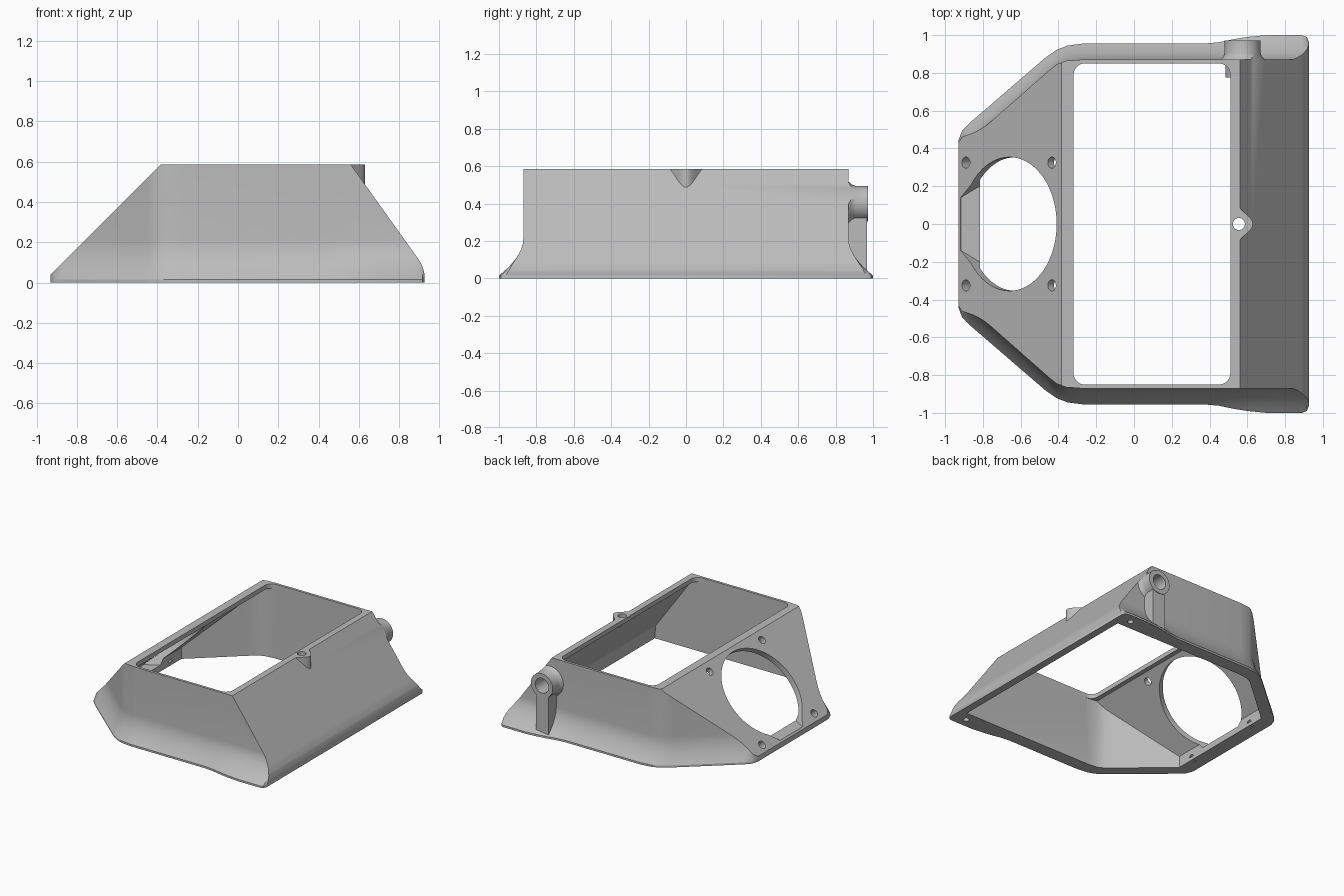
import bpy, bmesh, math
from mathutils import Vector, Matrix

default = bpy.data.objects.get("Cube")
if default:
    bpy.data.objects.remove(default, do_unlink=True)

grey = bpy.data.materials.new("plain grey")
grey.use_nodes = True
colour = (0.5, 0.5, 0.5, 1)
grey.diffuse_color = colour
grey.node_tree.nodes["Principled BSDF"].inputs["Base Color"].default_value = colour


def loft(name, rings, floor=None):
    """Closed solid through matching rings, optionally trimmed below a floor height."""
    bm = bmesh.new()
    loops = [[bm.verts.new(p) for p in ring] for ring in rings]
    n = len(loops[0])
    for a, b in zip(loops, loops[1:]):
        for i in range(n):
            j = (i + 1) % n
            bm.faces.new((a[i], a[j], b[j], b[i]))
    bm.faces.new(loops[0])
    bm.faces.new(loops[-1])
    if floor is not None:
        cut = bmesh.ops.bisect_plane(bm, geom=bm.verts[:] + bm.edges[:] + bm.faces[:],
                                     plane_co=(0, 0, floor), plane_no=(0, 0, 1), clear_inner=True)
        edges = [e for e in cut["geom_cut"] if isinstance(e, bmesh.types.BMEdge)]
        bmesh.ops.contextual_create(bm, geom=edges)
    bmesh.ops.recalc_face_normals(bm, faces=bm.faces)
    mesh = bpy.data.meshes.new(name)
    bm.to_mesh(mesh)
    bm.free()
    mesh.materials.append(grey)
    obj = bpy.data.objects.new(name, mesh)
    bpy.context.collection.objects.link(obj)
    return obj


def upright(name, pts, z0, z1):
    return loft(name, [[(x, y, z) for x, y in pts] for z in (z0, z1)])


def crosswise(name, pts):
    return loft(name, [[(x, y, z) for x, z in pts] for y in (-1.3, 1.3)])


def turned(name, origin, axis, profile, sides=48):
    """Round part: profile holds (distance along axis, radius) pairs."""
    turn = Vector(axis).to_track_quat("Z", "Y").to_matrix()
    angles = [math.tau * i / sides for i in range(sides)]
    return loft(name, [[Vector(origin) + turn @ Vector((r * math.cos(a), r * math.sin(a), d))
                        for a in angles] for d, r in profile])


def combine(target, tool, operation):
    mod = target.modifiers.new(operation, "BOOLEAN")
    mod.operation, mod.object, mod.solver = operation, tool, "EXACT"
    bpy.context.view_layer.objects.active = target
    bpy.ops.object.modifier_apply(modifier=mod.name)
    bpy.data.objects.remove(tool, do_unlink=True)


def mirrored(half):
    return half + [(x, -y) for x, y in reversed(half)]


# Shell plan: straight upper wall and wider flared foot
wall = [(-.93, .385), (-.91, .41), (-.87, .443), (-.45, .813), (-.41, .845), (-.36, .864), (-.28, .87),
        (.37, .87), (.45, .87), (.52, .87), (.6, .87), (.7, .87), (.88, .87), (.915, .87), (.95, .87)]
foot = [(-.93, .44), (-.91, .495), (-.87, .535), (-.47, .88), (-.41, .922), (-.35, .945), (-.27, .955),
        (.37, .955), (.45, .962), (.52, .977), (.6, .99), (.7, 1), (.89, 1), (.915, .99), (.925, .965)]
rings = []
for z in (0, .015, .035, .06, .085, .11, .135, .16, .185, .21, .6):
    t = max(0, 1 - max(0, z - .015) / .195) ** 1.9
    half = [(u[0] + (f[0] - u[0]) * t, u[1] + (f[1] - u[1]) * t) for u, f in zip(wall, foot)]
    rings.append([(x, y, z) for x, y in mirrored(half)])
shell = loft("shroud_shell", rings)

# Rear side boss with its supporting rib
boss_at = (.575, 0, .4)
combine(shell, upright("rib", [(.52, .86), (.63, .86), (.63, .967), (.52, .967)], -.0, .36), "UNION")
combine(shell, turned("outer_boss", boss_at, (0, 1, 0),
                      [(.855, .125), (.872, .115), (.885, .102), (.905, .095), (.972, .095)]), "UNION")

# Sloping end panels and flat top
combine(shell, crosswise("slopes", [(-1.07, -.1), (-.385, .585), (.56, .585), (.9, .11), (.918, .075),
                                    (.926, .04), (.93, -.1)]), "INTERSECT")

# Screw tab on the top edge
steps = [-.11 + .22 * i / 24 for i in range(25)]
tab = [(.552 + .078 * (.5 + .5 * math.cos(math.pi * y / .11)), y) for y in steps]
combine(shell, upright("screw_tab", [(.5, -.11)] + tab + [(.5, .11)], .47, .585), "UNION")

# Hollow inside
inner = [(-.83, .447), (-.45, .781), (-.41, .815), (-.36, .84), (-.28, .85), (.95, .85)]
cavity = upright("cavity", mirrored(inner), -.1, .55)
combine(cavity, crosswise("cavity_slopes", [(-.815, -.2), (-.815, .09), (-.305, .6), (.5, .6),
                                            (.86, .1), (.88, -.2)]), "INTERSECT")
combine(shell, cavity, "DIFFERENCE")

# Rounded top opening
corner = .06
opening = []
for cx, cy, start in ((.45, .79, 0), (-.26, .79, 90), (-.26, -.79, 180), (.45, -.79, 270)):
    for k in range(9):
        a = math.radians(start + k * 11.25)
        opening.append((cx + corner * math.cos(a), cy + corner * math.sin(a)))
combine(shell, upright("top_opening", opening, .5, .7), "DIFFERENCE")

# Inner end of the boss, then its bore
combine(shell, turned("inner_boss", boss_at, (0, 1, 0), [(.775, .09), (.86, .09)]), "UNION")
combine(shell, turned("boss_bore", boss_at, (0, 1, 0), [(.7, .058), (1.1, .058)]), "DIFFERENCE")

# Fan opening: circle with a flat lower end, square to the left slope
normal = Vector((-1, 0, 1)).normalized()
down = Vector((-1, 0, -1)).normalized()
centre = Vector((-.66, 0, .31))
outline = [(.354 * math.cos(math.radians(a)), .354 * math.sin(math.radians(a))) for a in range(36, 325, 4)]
outline += [(.365, -.14), (.365, .14)]
fan_rings = [[centre + down * u + Vector((0, v, 0)) + normal * d for u, v in outline] for d in (-.16, .2)]
combine(shell, loft("fan_opening", fan_rings, floor=.05), "DIFFERENCE")

# Screw holes: fan panel, foot and top tab
for side in (-1, 1):
    for x in (-.89, -.435):
        hole = turned("fan_screw_hole", (x, side * .325, x + .97), normal, [(-.09, .03), (.1, .03)], 24)
        combine(shell, hole, "DIFFERENCE")
    hole = turned("foot_screw_hole", (.81, side * .925, 0), (0, 0, 1), [(-.1, .022), (.05, .022)], 24)
    combine(shell, hole, "DIFFERENCE")
combine(shell, turned("tab_hole", (.555, 0, 0), (0, 0, 1), [(.3, .032), (.7, .032)], 24), "DIFFERENCE")

# Smooth shading with crisp edges
bpy.ops.object.select_all(action="DESELECT")
shell.select_set(True)
bpy.context.view_layer.objects.active = shell
bpy.ops.object.shade_smooth_by_angle(angle=math.radians(30))
